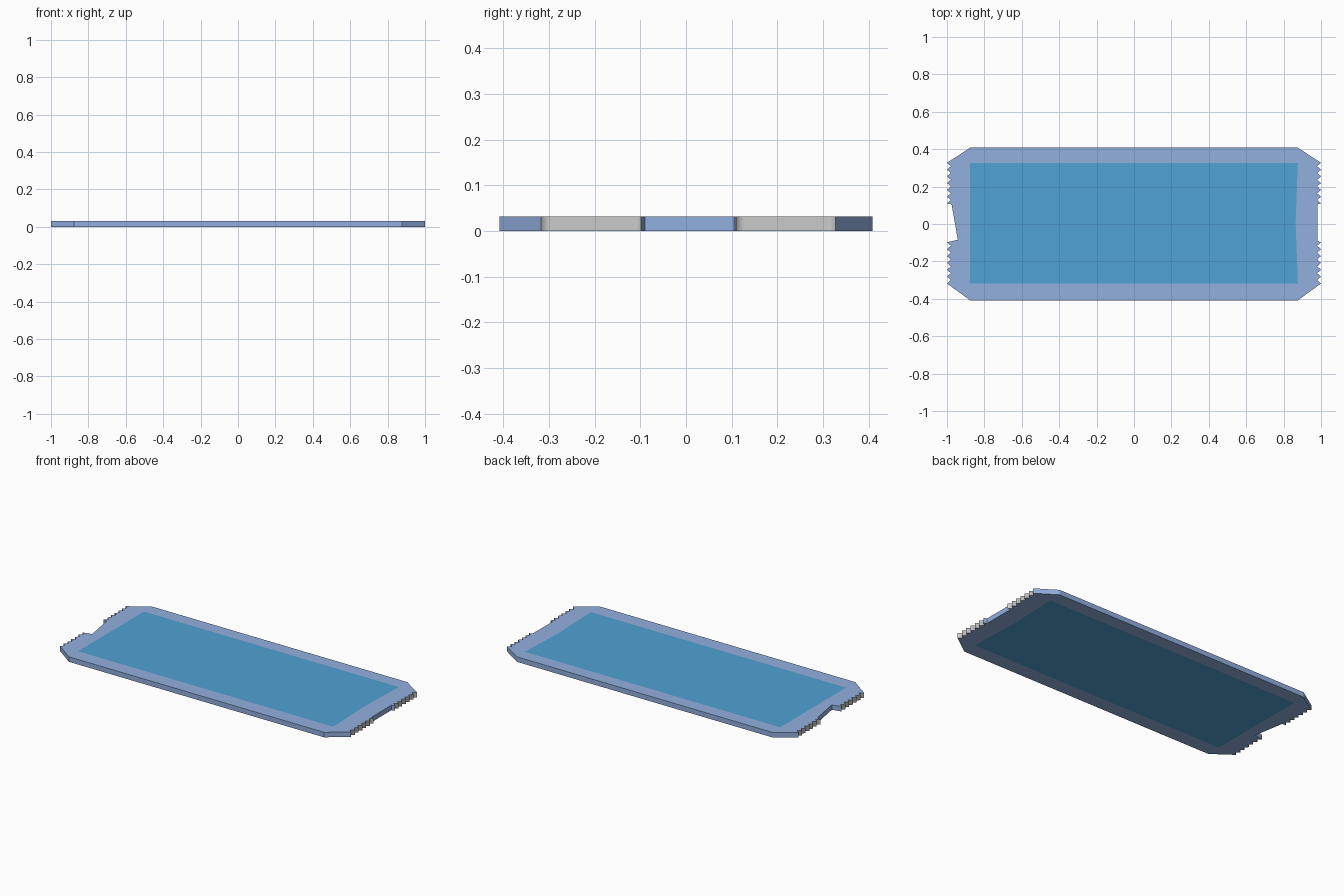
import bpy, bmesh
from math import sin, cos, pi

if "Cube" in bpy.data.objects:
    bpy.data.objects.remove(bpy.data.objects["Cube"])

H = 0.031                 # thickness
YO, YT, YB = 0.408, 0.327, -0.318   # outer edge, inner panel top and bottom
XI = 0.876                # start of the end tabs


def material(name, rgb):
    m = bpy.data.materials.new(name)
    m.diffuse_color = (*rgb, 1)
    m.use_nodes = True
    m.node_tree.nodes["Principled BSDF"].inputs["Base Color"].default_value = m.diffuse_color
    return m


def ellipse(cx, cy, rx, ry, a0, a1, n):
    return [(cx + rx * cos(a0 + (a1 - a0) * i / n),
             cy + ry * sin(a0 + (a1 - a0) * i / n)) for i in range(n + 1)]


def teeth(y0, y1, n=6):
    # zigzag perforated edge
    return [(-1 if i % 2 == 0 else -0.979, y0 + (y1 - y0) * i / (2 * n))
            for i in range(2 * n + 1)]


def end_runs(notch):
    # outline of a left end, from back to front, as (kind, points)
    return [("cut", ellipse(-1, YO, 1 - XI, YO - YT, 0, -pi / 2, 8)),
            ("teeth", teeth(YT, 0.11)),
            ("cut", notch),
            ("teeth", teeth(-0.098, YB)),
            ("cut", ellipse(-1, -YO, 1 - XI, YO + YB, pi / 2, 0, 8))]


bm = bmesh.new()
cache = {}


def vert(p, z):
    key = (round(p[0], 5), round(p[1], 5), z)
    if key not in cache:
        cache[key] = bm.verts.new(key)
    return cache[key]


def face(verts, mat, smooth=False):
    f = bm.faces.new(verts)
    f.material_index = mat
    f.smooth = smooth


def cap(pts, mat):
    # matching faces on top and underside
    face([vert(p, H) for p in pts], mat)
    face([vert(p, 0) for p in reversed(pts)], mat)


def wall(a, b, mat, smooth=False):
    face([vert(a, 0), vert(b, 0), vert(b, H), vert(a, H)], mat, smooth)


def build_end(runs, inner):
    outline = []
    for kind, pts in runs:
        if outline and outline[-1] != pts[0]:
            if abs(outline[-1][0] - pts[0][0]) + abs(outline[-1][1] - pts[0][1]) > 1e-4:
                wall(outline[-1], pts[0], 0)
            else:
                pts = [outline[-1]] + pts[1:]
        if kind == "teeth":
            for a, b in zip(pts, pts[1:]):
                wall(a, b, 2, True)
        else:
            # webbed cut-out: straight outer wall with inward facing webs
            wall(pts[0], pts[-1], 0)
            face([vert(p, H) for p in pts], 0)
            face([vert(p, 0) for p in reversed(pts)], 0)
        outline += pts if not outline or outline[-1] != pts[0] else pts[1:]
    cap(outline + inner, 0)


# left end (its notch stops short at the front)
left_notch = ellipse(-0.975, 0.0075, 0.097, 0.0975, pi / 2, -pi * 0.39, 14)
build_end(end_runs(left_notch), [(-XI, YB), (-XI, YT)])

# right end, mirrored outline with reversed order
right_notch = ellipse(-0.98, 0.0075, 0.114, 0.0975, pi / 2, -pi / 2, 16)
runs = [(k, [(-x, y) for x, y in reversed(p)])
        for k, p in reversed(end_runs(right_notch))]
bend = (0.864, 0.0075)
build_end(runs, [(XI, YT), bend, (XI, YB)])

# inner panel and long borders
cap([(-XI, YB), (XI, YB), bend, (XI, YT), (-XI, YT)], 1)
cap([(-XI, YT), (XI, YT), (XI, YO), (-XI, YO)], 0)
cap([(-XI, -YO), (XI, -YO), (XI, YB), (-XI, YB)], 0)
wall((-XI, -YO), (XI, -YO), 0)
wall((XI, YO), (-XI, YO), 0)

mesh = bpy.data.meshes.new("ticket")
bm.to_mesh(mesh)
bm.free()
for m in (material("border_blue", (0.29, 0.43, 0.74)),
          material("panel_teal", (0.08, 0.36, 0.66)),
          material("edge_grey", (0.8, 0.8, 0.8))):
    mesh.materials.append(m)
ticket = bpy.data.objects.new("ticket", mesh)
bpy.context.collection.objects.link(ticket)
